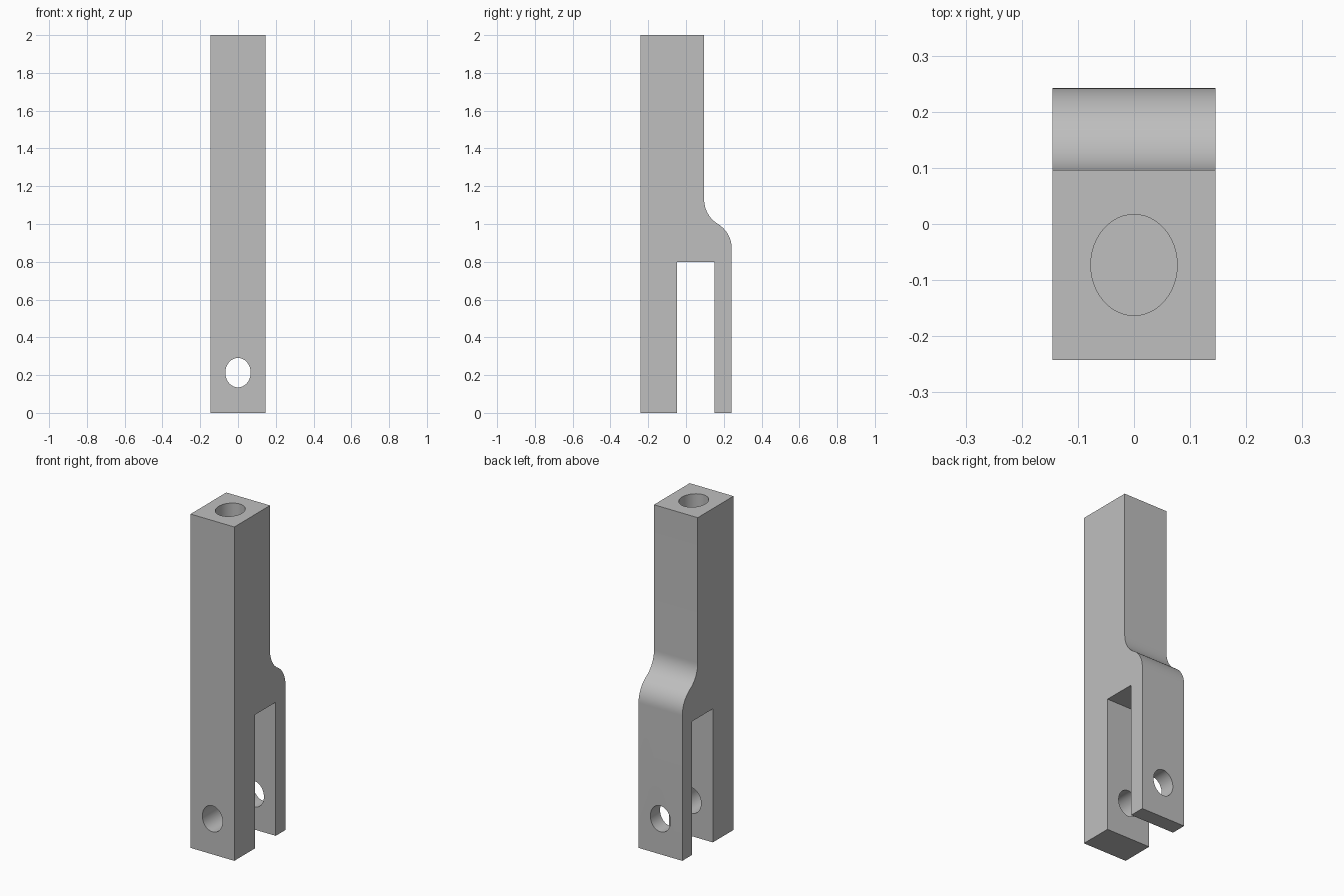
import bpy
import bmesh
import math
from mathutils import Matrix

cube = bpy.data.objects.get("Cube")
if cube:
    bpy.data.objects.remove(cube, do_unlink=True)

HALF_X = 0.145
FRONT, BACK, NECK = -0.242, 0.242, 0.096
TOP = 2.0

grey = bpy.data.materials.new("plain grey")
grey.use_nodes = True
colour = (0.52, 0.52, 0.52, 1)
grey.diffuse_color = colour
grey.node_tree.nodes["Principled BSDF"].inputs["Base Color"].default_value = colour


def make_object(name, bm):
    bmesh.ops.recalc_face_normals(bm, faces=bm.faces)
    mesh = bpy.data.meshes.new(name)
    bm.to_mesh(mesh)
    bm.free()
    mesh.materials.append(grey)
    obj = bpy.data.objects.new(name, mesh)
    bpy.context.collection.objects.link(obj)
    return obj


def hole_cutter(name, centre, radii, depth, tilt=0):
    """Elliptical rod, upright or tilted about x."""
    bm = bmesh.new()
    bmesh.ops.create_cone(bm, cap_ends=True, segments=48, radius1=1, radius2=1, depth=depth)
    bmesh.ops.scale(bm, vec=(*radii, 1), verts=bm.verts)
    bmesh.ops.transform(bm, verts=bm.verts,
                        matrix=Matrix.Translation(centre) @ Matrix.Rotation(tilt, 4, 'X'))
    return make_object(name, bm)


# Shoulder: a concave arc meeting a convex arc between neck and back prong
mid_y, mid_z, drop = (NECK + BACK) / 2, 1.0, 0.13
run = mid_y - NECK
radius = (run ** 2 + drop ** 2) / (2 * run)
sweep = math.asin(drop / radius)
steps = 12
arc = [(radius * (1 - math.cos(sweep * i / steps)), radius * math.sin(sweep * i / steps))
       for i in range(steps + 1)]
concave = [(NECK + a, mid_z + drop - b) for a, b in arc]
convex = [(BACK - a, mid_z - drop + b) for a, b in reversed(arc[:-1])]

# Side profile of the fork, with the slot between the prongs
profile = ([(FRONT, 0), (FRONT, TOP), (NECK, TOP)] + concave + convex
           + [(BACK, 0), (0.15, 0), (0.15, 0.8), (-0.047, 0.8), (-0.047, 0)])
bm = bmesh.new()
face = bm.faces.new([bm.verts.new((-HALF_X, y, z)) for y, z in profile])
side = bmesh.ops.extrude_face_region(bm, geom=[face])
bmesh.ops.translate(bm, vec=(2 * HALF_X, 0, 0),
                    verts=[v for v in side["geom"] if isinstance(v, bmesh.types.BMVert)])
fork = make_object("fork_body", bm)

# Pin hole through both prongs and blind bore in the top
cutters = [
    hole_cutter("pin_hole_cutter", (0, 0, 0.213), (0.067, 0.078), 1, math.pi / 2),
    hole_cutter("top_bore_cutter", (0, -0.073, TOP - 0.3), (0.077, 0.09), 1.0),
]
for cutter in cutters:
    cutter.hide_render = True
    mod = fork.modifiers.new(cutter.name, 'BOOLEAN')
    mod.operation = 'DIFFERENCE'
    mod.solver = 'EXACT'
    mod.object = cutter

bpy.ops.object.select_all(action='DESELECT')
fork.select_set(True)
bpy.context.view_layer.objects.active = fork
for mod in list(fork.modifiers):
    bpy.ops.object.modifier_apply(modifier=mod.name)
for cutter in cutters:
    bpy.data.objects.remove(cutter, do_unlink=True)

bpy.ops.object.shade_smooth_by_angle(angle=math.radians(30))
